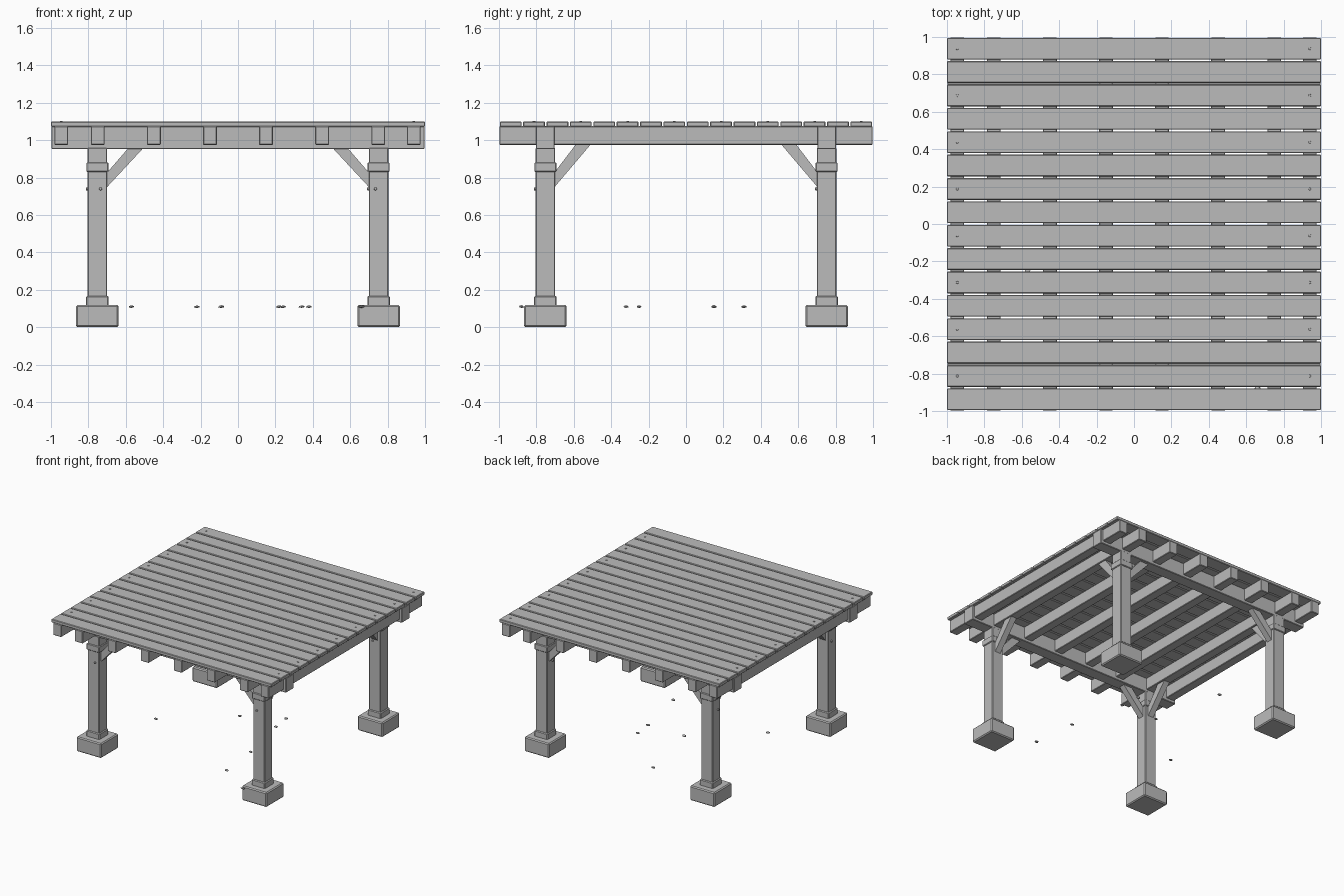
import bpy, bmesh, math, random
from mathutils import Matrix, Vector

random.seed(4)
if "Cube" in bpy.data.objects:
    bpy.data.objects.remove(bpy.data.objects["Cube"])

grey = bpy.data.materials.new("weathered_grey")
grey.use_nodes = True
COLOR = (0.5, 0.5, 0.5, 1)
grey.diffuse_color = COLOR
grey.node_tree.nodes["Principled BSDF"].inputs["Base Color"].default_value = COLOR


def finish(name, bm, bevel=0):
    bmesh.ops.recalc_face_normals(bm, faces=bm.faces)
    mesh = bpy.data.meshes.new(name)
    bm.to_mesh(mesh)
    bm.free()
    mesh.materials.append(grey)
    ob = bpy.data.objects.new(name, mesh)
    bpy.context.collection.objects.link(ob)
    if bevel:
        mod = ob.modifiers.new("edge_bevel", 'BEVEL')
        mod.width = bevel
        mod.segments = 1
    return ob


def box(name, x, y, z, bevel=0.004):
    """Box from (min, max) pairs."""
    bm = bmesh.new()
    size = [b - a for a, b in (x, y, z)]
    mid = [(a + b) / 2 for a, b in (x, y, z)]
    bmesh.ops.create_cube(bm, size=1, matrix=Matrix.Translation(mid) @ Matrix.Diagonal(size + [1]))
    return finish(name, bm, bevel)


def around(c, half):
    return (c - half, c + half)


def stud(name, pos, axis, radius, depth):
    bm = bmesh.new()
    turn = Vector(axis).to_track_quat('Z', 'Y').to_matrix().to_4x4()
    bmesh.ops.create_cone(bm, cap_ends=True, segments=8, radius1=radius, radius2=radius * 0.8,
                          depth=depth, matrix=Matrix.Translation(pos) @ turn)
    return finish(name, bm)


def brace(name, px, py, along_x, top):
    """Slanted knee brace from a post inward, cut flat at the top."""
    profile = [(0.02, 0.715), (0.245, top), (0.165, top), (0.02, 0.79)]
    bm = bmesh.new()
    sx, sy = (-1 if px > 0 else 1), (-1 if py > 0 else 1)
    verts = []
    for d, z in profile:
        p = (px + sx * d, py - 0.025, z) if along_x else (px - 0.025, py + sy * d, z)
        verts.append(bm.verts.new(p))
    face = bm.faces.new(verts)
    ext = bmesh.ops.extrude_face_region(bm, geom=[face])
    moved = [g for g in ext["geom"] if isinstance(g, bmesh.types.BMVert)]
    bmesh.ops.translate(bm, verts=moved, vec=(0, 0.05, 0) if along_x else (0.05, 0, 0))
    return finish(name, bm)


# Deck boards, with nail heads on every other board
PITCH = 0.125
for i in range(16):
    y = 1 - PITCH * (i + 0.5)
    box(f"deck_board_{i + 1}", (-1, 1), around(y, 0.058), (1.073, 1.1))
    if i % 2 == 0:
        for x in (-0.945, 0.94):
            stud(f"nail_{i + 1}", (x, y, 1.1), (0, 0, 1), 0.008, 0.008)

# Joists running front to back
for x in (-0.945, -0.75, -0.45, -0.15, 0.15, 0.45, 0.75, 0.94):
    box("joist", around(x, 0.037), (-0.998, 0.998), (0.975, 1.075))

# Main beams running side to side
P = 0.752
for y in (-P, P):
    box("beam", (-0.998, 0.998), around(y, 0.05), (0.953, 1.074))

# Posts with footings, collars, braces and bolts
for px in (-P, P):
    for py in (-P, P):
        for name, half, z, bevel in (("footing", 0.113, (0, 0.12), 0.008),
                                     ("post_base", 0.06, (0.11, 0.168), 0.006),
                                     ("post", 0.052, (0.12, 0.96), 0.004),
                                     ("post_collar", 0.059, (0.83, 0.882), 0.005)):
            box(name, around(px, half), around(py, half), z, bevel)
        brace("brace_sideways", px, py, True, 0.957)
        brace("brace_lengthways", px, py, False, 0.98)
        bx, by = math.copysign(0.735, px), math.copysign(0.735, py)
        stud("bolt_front", (bx, py - 0.056, 0.74), (0, -1, 0), 0.009, 0.012)
        stud("bolt_side", (px - 0.056, by, 0.74), (-1, 0, 0), 0.009, 0.012)

# Scattered pebbles
for x, y in ((-0.57, -0.25), (-0.09, 0.15), (0.22, 0.31), (0.24, 0.15),
             (0.34, -0.32), (0.38, -0.69), (0.66, -0.88), (-0.22, 0.74)):
    bm = bmesh.new()
    bmesh.ops.create_icosphere(bm, subdivisions=1, radius=1)
    for v in bm.verts:
        v.co *= random.uniform(0.8, 1.1)
        v.co = Vector((x + v.co.x * 0.018, y + v.co.y * 0.015, 0.11 + v.co.z * 0.008))
    finish("pebble", bm)
